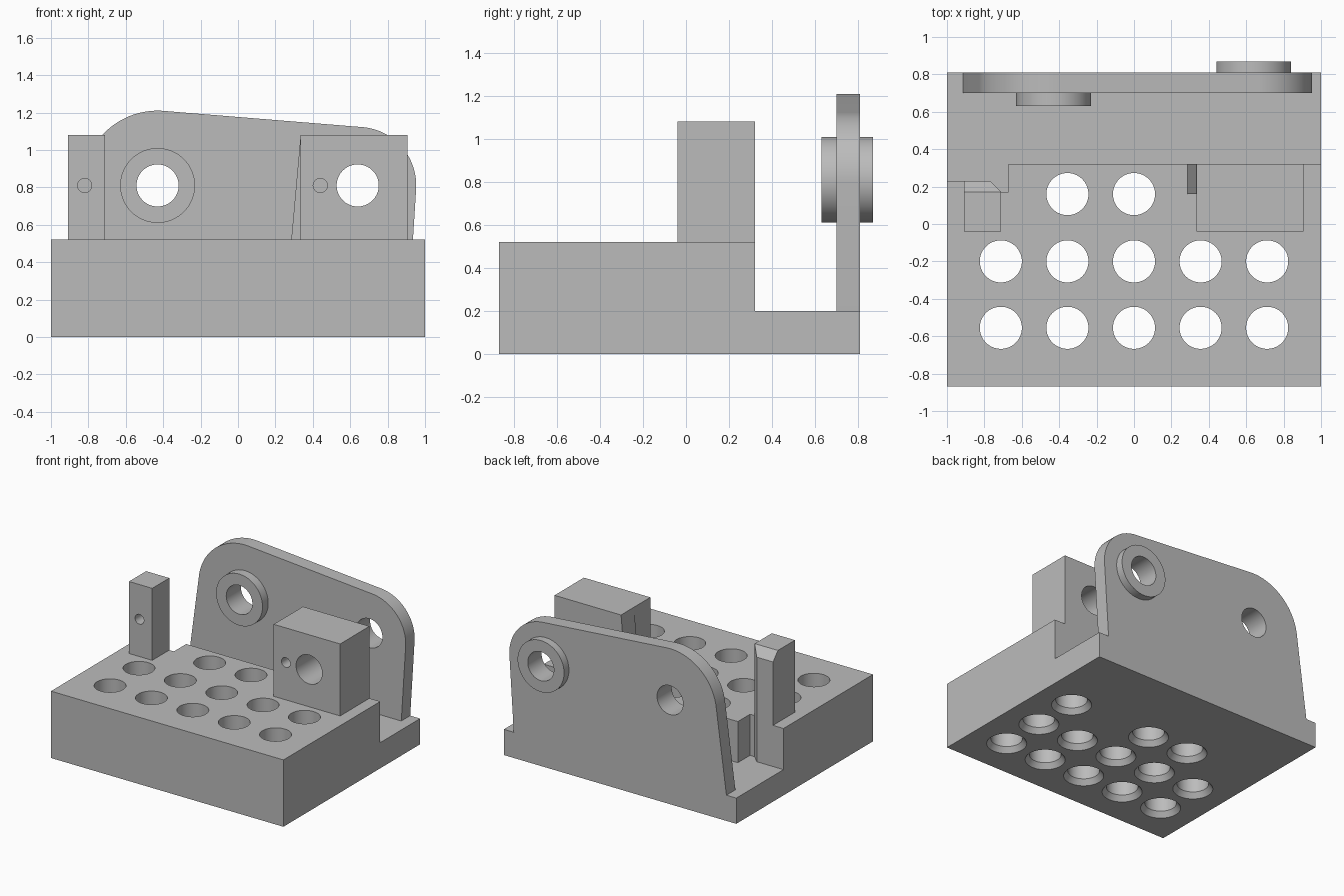
import bpy, bmesh, math
from mathutils import Vector, geometry

cube = bpy.data.objects.get("Cube")
if cube:
    bpy.data.objects.remove(cube, do_unlink=True)

grey = bpy.data.materials.new("plain grey")
grey.use_nodes = True
colour = (0.5, 0.5, 0.5, 1)
grey.diffuse_color = colour
grey.node_tree.nodes["Principled BSDF"].inputs["Base Color"].default_value = colour


def finish(name, bm):
    bmesh.ops.recalc_face_normals(bm, faces=bm.faces)
    mesh = bpy.data.meshes.new(name)
    bm.to_mesh(mesh)
    bm.free()
    mesh.materials.append(grey)
    obj = bpy.data.objects.new(name, mesh)
    bpy.context.collection.objects.link(obj)
    return obj


def loft(bm, rings):
    """Skin matching rings of points and cap both ends."""
    loops = [[bm.verts.new(p) for p in ring] for ring in rings]
    for a, b in zip(loops, loops[1:]):
        for i in range(len(a)):
            j = (i + 1) % len(a)
            bm.faces.new((a[i], a[j], b[j], b[i]))
    bm.faces.new(loops[0])
    bm.faces.new(loops[-1])


def prism(name, outline, lo, hi, axis="z"):
    """Extrude an xy outline along z, or an xz outline along y."""
    bm = bmesh.new()
    place = (lambda u, v, d: (u, v, d)) if axis == "z" else (lambda u, v, d: (u, d, v))
    loft(bm, [[place(u, v, d) for u, v in outline] for d in (lo, hi)])
    return finish(name, bm)


def circle(cx, cy, r, n=64):
    return [(cx + r * math.cos(math.tau * i / n), cy + r * math.sin(math.tau * i / n))
            for i in range(n)]


def rect(x0, x1, y0, y1):
    return [(x0, y0), (x1, y0), (x1, y1), (x0, y1)]


def combine(target, tool, operation="DIFFERENCE"):
    tool.hide_render = True
    mod = target.modifiers.new(operation.lower(), "BOOLEAN")
    mod.operation = operation
    mod.solver = "EXACT"
    mod.object = tool
    bpy.context.view_layer.objects.active = target
    bpy.ops.object.modifier_apply(modifier=mod.name)
    bpy.data.objects.remove(tool, do_unlink=True)


FLOOR, DECK, TOP, AXIS_Z = 0.2, 0.52, 1.08, 0.81
BORE = 0.1125
LEFT_X, RIGHT_X = 0.64, -0.43

# Base: thick deck with a notched rear edge, plus a thin rear floor
base = prism("base", [(-1, -0.87), (1, -0.87), (1, 0.32), (-0.67, 0.32), (-0.67, 0.17),
                      (-0.71, 0.17), (-0.77, 0.23), (-1, 0.23)], 0, DECK)
combine(base, prism("floor", rect(-1, 1, 0, 0.81), 0, FLOOR), "UNION")

# Grid of vertical holes, flared at the underside
pitch = 0.356
spots = [(c * pitch, y) for y in (-0.555, -0.2) for c in range(-2, 3)]
spots += [(c * pitch, 0.16) for c in (-1, 0, 2)]
bm = bmesh.new()
for x, y in spots:
    loft(bm, [[(u, v, z) for u, v in circle(x, y, r)]
              for r, z in ((0.172, -0.04), (BORE, 0.04), (BORE, 0.6))])
combine(base, finish("hole_cutter", bm))

# Right post: chamfered rear corner, sloped rear top edge, blind pin hole
post = prism("right_post", [(-0.91, -0.04), (-0.71, -0.04), (-0.71, 0.17),
                            (-0.77, 0.23), (-0.91, 0.23)], DECK, TOP)
bm = bmesh.new()
bm.from_mesh(post.data)
cut = bmesh.ops.bisect_plane(bm, geom=bm.verts[:] + bm.edges[:] + bm.faces[:],
                             plane_co=Vector((0, 0.17, TOP)), plane_no=Vector((0, 1, 0.9)),
                             clear_outer=True)
bmesh.ops.holes_fill(bm, edges=[e for e in bm.edges if e.is_boundary])
bmesh.ops.recalc_face_normals(bm, faces=bm.faces)
bm.to_mesh(post.data)
bm.free()
combine(post, prism("pin_cutter", circle(-0.82, AXIS_Z, 0.038, 32), -0.1, 0.1, "y"))

# Left block: tapered rear side rib, through bore and blind pin hole
block = prism("left_block", rect(0.335, 0.907, -0.04, 0.32), DECK, TOP)
rib = prism("left_block_rib", [(0.285, DECK), (0.335, DECK), (0.335, TOP)], 0.16, 0.32, "y")
combine(block, prism("bore_cutter", circle(LEFT_X, AXIS_Z, BORE), -0.2, 0.5, "y"))
combine(block, prism("pin_cutter", circle(0.44, AXIS_Z, 0.038, 32), -0.1, 0.1, "y"))

# Rear plate: hull of two rounded shoulders and the foot
points = circle(RIGHT_X, AXIS_Z, 0.4, 128) + circle(LEFT_X, AXIS_Z, 0.313, 128)
points += [(-0.915, FLOOR), (0.915, FLOOR)]
outline = [points[i] for i in geometry.convex_hull_2d([Vector(p) for p in points])]
plate = prism("rear_plate", outline, 0.7, 0.81, "y")
for x in (RIGHT_X, LEFT_X):
    combine(plate, prism("bore_cutter", circle(x, AXIS_Z, BORE), 0.5, 1, "y"))

# Ring bosses on opposite sides of the plate
bosses = []
for name, x, lo, hi in (("front_boss", RIGHT_X, 0.63, 0.7), ("rear_boss", LEFT_X, 0.81, 0.87)):
    boss = prism(name, circle(x, AXIS_Z, 0.2), lo, hi, "y")
    combine(boss, prism("bore_cutter", circle(x, AXIS_Z, BORE), 0.5, 1, "y"))
    bosses.append(boss)

# Smooth the round walls and keep the edges sharp
bpy.ops.object.select_all(action="DESELECT")
for obj in [base, post, block, rib, plate] + bosses:
    obj.select_set(True)
bpy.context.view_layer.objects.active = base
bpy.ops.object.shade_smooth_by_angle(angle=math.radians(25))
